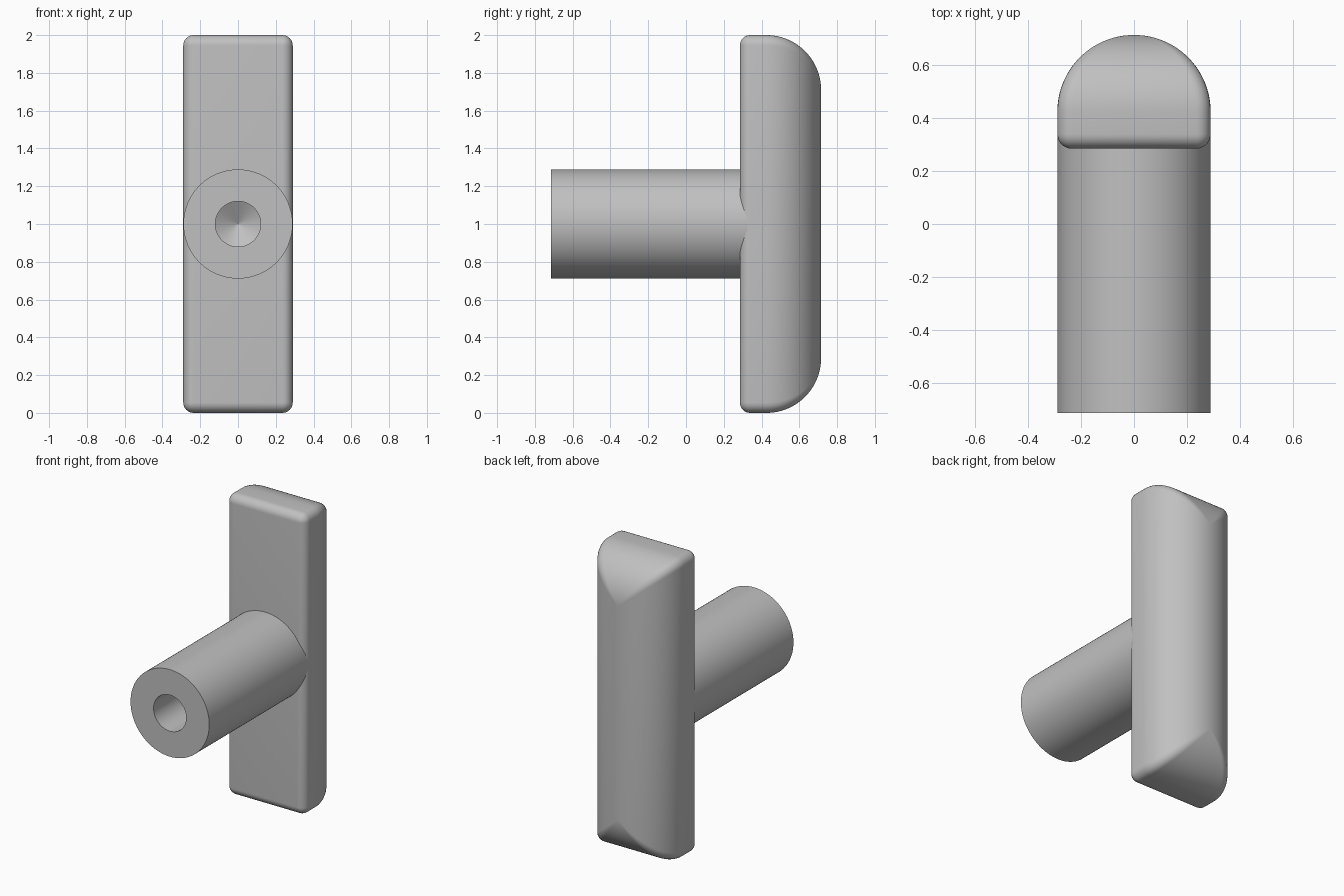
import bpy
import bmesh
from math import sin, cos, pi, radians

cube = bpy.data.objects.get("Cube")
if cube:
    bpy.data.objects.remove(cube, do_unlink=True)

grey = bpy.data.materials.new("matte_grey")
grey.use_nodes = True
colour = (0.53, 0.53, 0.53, 1)
grey.diffuse_color = colour
grey.node_tree.nodes["Principled BSDF"].inputs["Base Color"].default_value = colour

HALF_WIDTH = 0.29      # half the handle width and the radius of its round back
HALF_SPINE = 0.71      # half the straight ridge along the back
FRONT, CENTRE = 0.285, 0.425
EDGE = 0.055           # front edge rounding


def rounded_rectangle(w, y, r, steps=6):
    """Ring in the xz plane, centred on z = 1."""
    h = w + HALF_SPINE
    ring = []
    for quarter, (sx, sz) in enumerate(((1, 1), (-1, 1), (-1, -1), (1, -1))):
        for i in range(steps + 1):
            a = (quarter + i / steps) * pi / 2
            ring.append((sx * (w - r) + r * cos(a), y, 1 + sz * (h - r) + r * sin(a)))
    return ring


def circle(radius, y, sides=96):
    return [(radius * cos(2 * pi * i / sides), y, 1 + radius * sin(2 * pi * i / sides))
            for i in range(sides)]


def loft(name, rings):
    """Skin a stack of rings and close both ends."""
    bm = bmesh.new()
    loops = [[bm.verts.new(p) for p in ring] for ring in rings]
    for a, b in zip(loops, loops[1:]):
        for i in range(len(a)):
            j = (i + 1) % len(a)
            bm.faces.new((a[i], a[j], b[j], b[i]))
    bm.faces.new(loops[0])
    bm.faces.new(loops[-1])
    bmesh.ops.remove_doubles(bm, verts=bm.verts, dist=0.00005)
    bmesh.ops.recalc_face_normals(bm, faces=bm.faces)
    mesh = bpy.data.meshes.new(name)
    bm.to_mesh(mesh)
    bm.free()
    mesh.materials.append(grey)
    obj = bpy.data.objects.new(name, mesh)
    bpy.context.collection.objects.link(obj)
    bpy.ops.object.select_all(action="DESELECT")
    obj.select_set(True)
    bpy.context.view_layer.objects.active = obj
    bpy.ops.object.shade_smooth_by_angle(angle=radians(30))
    return obj


# Crossbar handle: rounded front rim, then the rounded back closing to a ridge
rings = []
for i in range(9):
    a = i / 8 * pi / 2
    inset = EDGE * (1 - sin(a))
    rings.append(rounded_rectangle(HALF_WIDTH - inset, FRONT + EDGE * (1 - cos(a)), EDGE - inset))
for i in range(33):
    a = i / 32 * pi / 2
    w = HALF_WIDTH * cos(a)
    rings.append(rounded_rectangle(w, CENTRE + HALF_WIDTH * sin(a), EDGE * cos(a)))
loft("crossbar_handle", rings)

# Round shaft with a drilled blind hole ending in a cone
profile = [(0.289, 0.34), (0.289, -0.715), (0.12, -0.715), (0.12, -0.1), (0, -0.03)]
loft("drilled_shaft", [circle(r, y) for r, y in profile[:-1]] + [circle(0.0005, profile[-1][1])])
